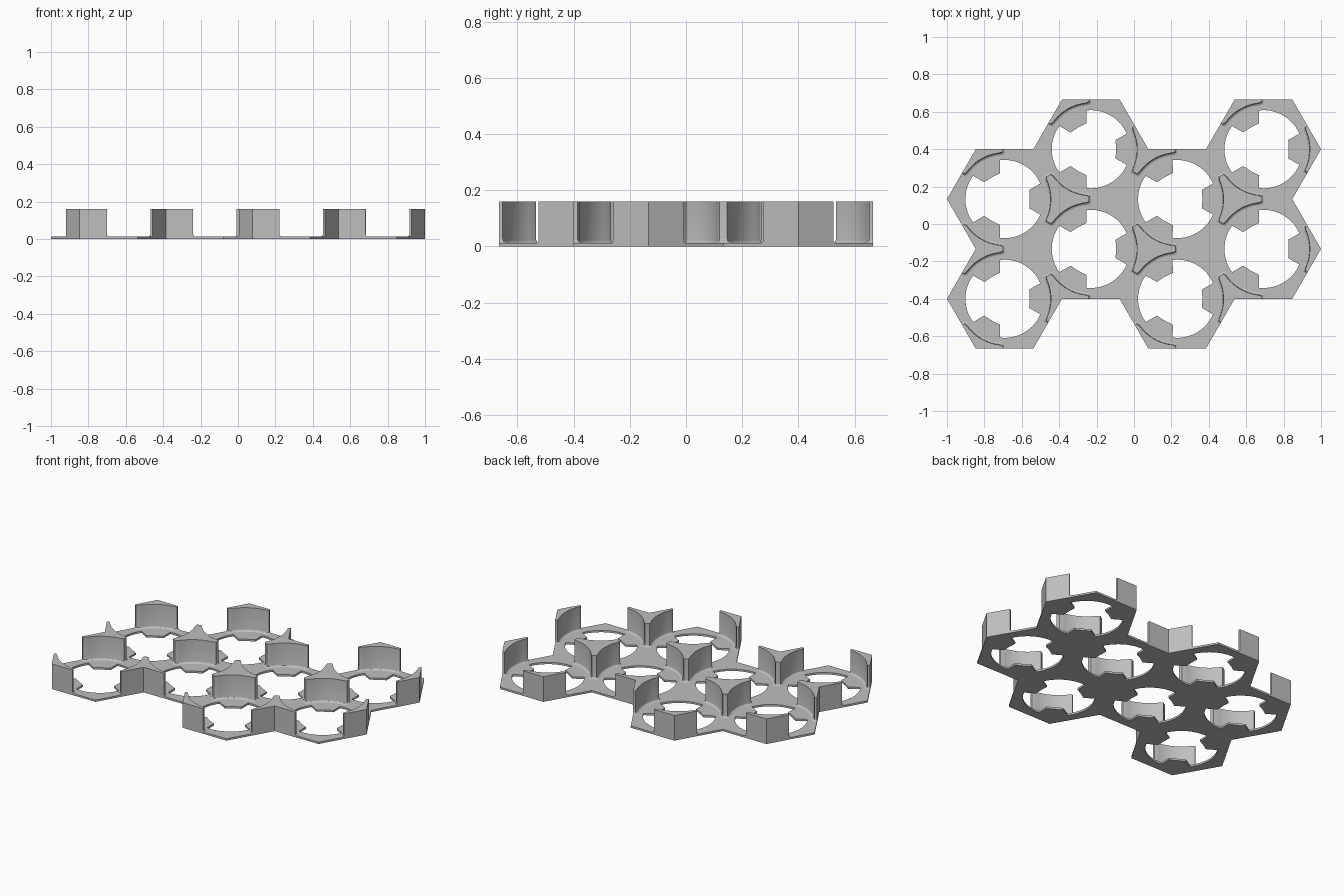
import bpy, bmesh
from math import sin, cos, radians, sqrt, hypot

if "Cube" in bpy.data.objects:
    bpy.data.objects.remove(bpy.data.objects["Cube"])

R = 2 / 6.5                  # hexagon corner radius
A = R * sqrt(3) / 2          # hexagon apothem
PLATE, TOP = 0.012, 0.16     # plate thickness and post height
HOLE, ARC = 0.209, 0.248     # hole radius and post inner radius
CENTRES = [((i - 1.5) * 1.5 * R, y * A)
           for i, ys in enumerate([(-1.5, 0.5), (1.5, -0.5)] * 2) for y in ys]

grey = bpy.data.materials.new("grey plastic")
grey.diffuse_color = (0.52, 0.52, 0.52, 1)
grey.use_nodes = True
grey.node_tree.nodes["Principled BSDF"].inputs["Base Color"].default_value = grey.diffuse_color


def polar(c, r, deg):
    return c[0] + r * cos(radians(deg)), c[1] + r * sin(radians(deg))


def hex_radius(deg):
    return A / cos(radians(deg % 60 - 30))


def finish(bm, name):
    bmesh.ops.remove_doubles(bm, verts=bm.verts[:], dist=1e-4)
    me = bpy.data.meshes.new(name)
    bm.to_mesh(me)
    bm.free()
    ob = bpy.data.objects.new(name, me)
    me.materials.append(grey)
    bpy.context.collection.objects.link(ob)
    bpy.ops.object.select_all(action='DESELECT')
    ob.select_set(True)
    bpy.context.view_layer.objects.active = ob
    bpy.ops.object.shade_smooth_by_angle(angle=radians(28))


# Hole outline for one third of a turn: a flared tab, then a plain arc
third = [(-20.4, 0.141), (0, 0.135), (20.4, 0.141), (23.5, HOLE)]
third += [(30 + 5 * k, HOLE) for k in range(13)] + [(96.5, HOLE)]
outline = [(t + s, r) for s in (0, 120, 240) for t, r in third]

# Base plate: flat rings welded together, then extruded
bm = bmesh.new()
for c in CENTRES:
    inner = [bm.verts.new((*polar(c, r, t), 0)) for t, r in outline]
    outer = [bm.verts.new((*polar(c, hex_radius(t), t), 0)) for t, r in outline]
    n = len(outline)
    for i in range(n):
        j = (i + 1) % n
        bm.faces.new((inner[i], outer[i], outer[j], inner[j]))
bmesh.ops.remove_doubles(bm, verts=bm.verts[:], dist=1e-4)
ext = bmesh.ops.extrude_face_region(bm, geom=bm.faces[:], use_keep_orig=True)
for v in ext["geom"]:
    if isinstance(v, bmesh.types.BMVert):
        v.co.z = PLATE
bmesh.ops.recalc_face_normals(bm, faces=bm.faces[:])
finish(bm, "base_plate")

# Corner posts: hexagon corner outside, round pocket inside, small fillet at the foot
N = 14
LAYERS = [(PLATE, 0.013, 30), (0.0145, 0.006, 28.9), (0.019, 0.0018, 28.2),
          (0.026, 0, 28), (TOP, 0, 28)]
bm = bmesh.new()
for c in CENTRES:
    for turn in (0, 120, 240):
        rings = []
        for z, foot, span in LAYERS:
            angles = [-span + 2 * span * k / N for k in range(N + 1)]
            out, inn = [], []
            for k, t in enumerate(angles):
                tip = 0.005 if k in (0, N) else 0      # rounded tips
                out.append(bm.verts.new((*polar(c, hex_radius(t), t + turn), z)))
                inn.append(bm.verts.new((*polar(c, ARC - foot + tip, t + turn), z)))
            rings.append((out, inn))

        def has_neighbour(side):
            x, y = polar(c, 2 * A, turn + side)
            return any(hypot(x - p, y - q) < 0.01 for p, q in CENTRES)

        shared = {-1: has_neighbour(-30), 1: has_neighbour(30)}
        for (o0, i0), (o1, i1) in zip(rings, rings[1:]):
            for k in range(N):
                bm.faces.new((i0[k + 1], i0[k], i1[k], i1[k + 1]))
                if not shared[-1 if k < N // 2 else 1]:
                    bm.faces.new((o0[k], o0[k + 1], o1[k + 1], o1[k]))
            bm.faces.new((i0[0], o0[0], o1[0], i1[0]))
            bm.faces.new((o0[N], i0[N], i1[N], o1[N]))
        out, inn = rings[-1]
        for k in range(N):
            bm.faces.new((inn[k], out[k], out[k + 1], inn[k + 1]))
finish(bm, "corner_posts")
